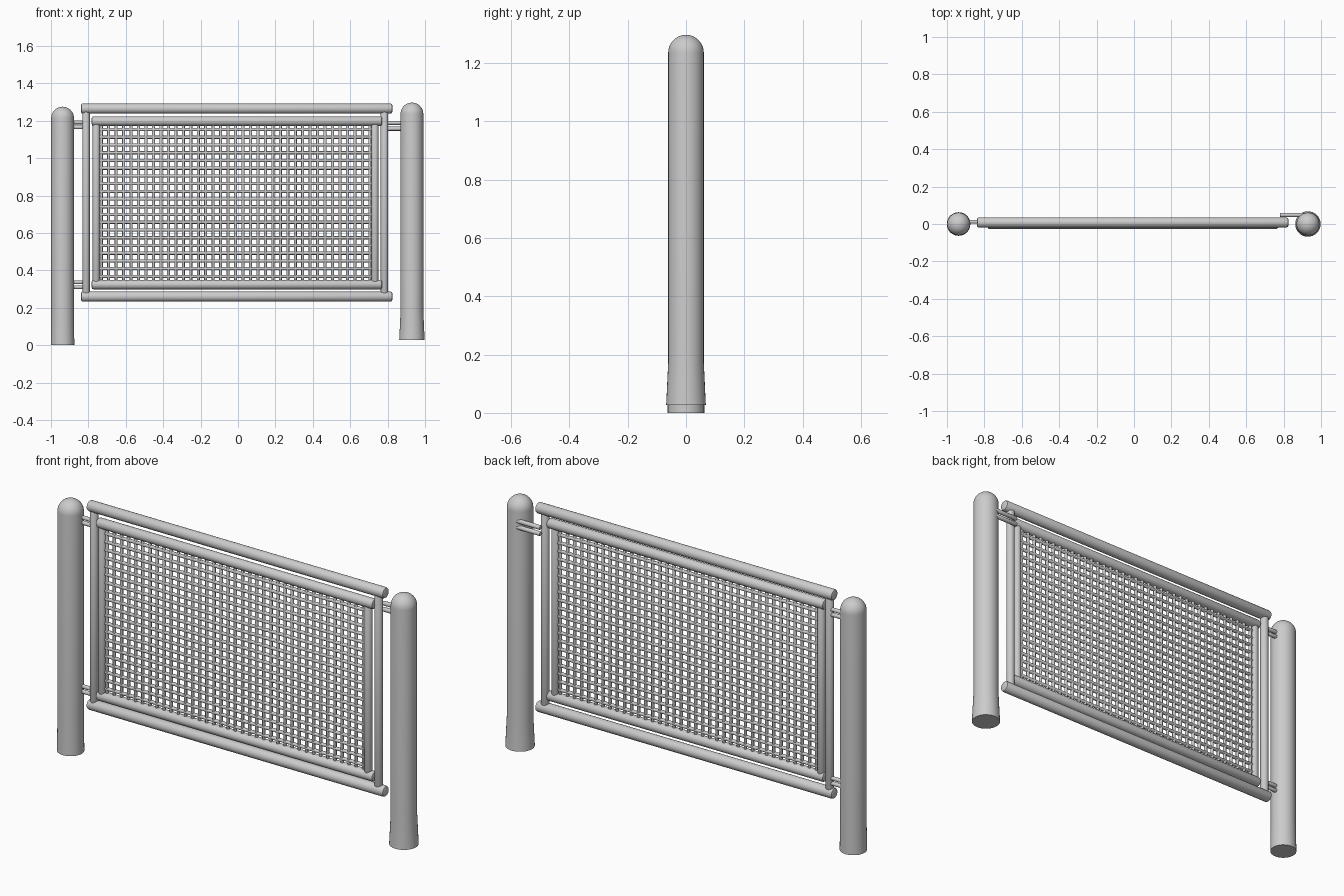
import bpy, math
from mathutils import Matrix, Vector

if "Cube" in bpy.data.objects:
    bpy.data.objects.remove(bpy.data.objects["Cube"])


def lathe(name, profile, loc=(0, 0, 0), axis='Z', sides=24):
    """Solid of revolution from (radius, height) pairs, laid along an axis."""
    verts, faces = [], []
    for r, h in profile:
        for i in range(sides):
            a = 2 * math.pi * i / sides
            verts.append((r * math.cos(a), r * math.sin(a), h))
    for k in range(len(profile) - 1):
        for i in range(sides):
            j = (i + 1) % sides
            faces.append((k * sides + i, k * sides + j, (k + 1) * sides + j, (k + 1) * sides + i))
    faces.append(tuple(reversed(range(sides))))
    faces.append(tuple(range(len(verts) - sides, len(verts))))
    mesh = bpy.data.meshes.new(name)
    mesh.from_pydata(verts, [], faces)
    if axis == 'X':
        mesh.transform(Matrix.Rotation(math.pi / 2, 4, 'Y'))
    mesh.transform(Matrix.Translation(Vector(loc)))
    obj = bpy.data.objects.new(name, mesh)
    bpy.context.collection.objects.link(obj)
    for o in bpy.context.selected_objects:
        o.select_set(False)
    bpy.context.view_layer.objects.active = obj
    obj.select_set(True)
    bpy.ops.object.shade_smooth_by_angle(angle=math.radians(40))
    return obj


def bar(name, axis, start, end, a, b, r, sides=20, bevel=0.35):
    """Rod from start to end; a, b are (y, z) for X rods or (x, y) for Z rods."""
    e = r * bevel
    length = end - start
    prof = [(r - e, 0), (r - e * 0.3, e * 0.3), (r, e),
            (r, length - e), (r - e * 0.3, length - e * 0.3), (r - e, length)]
    loc = (start, a, b) if axis == 'X' else (a, b, start)
    return lathe(name, prof, loc, axis, sides)


def post(name, x, bottom, top, r, foot):
    """Round-topped post with a slightly flared foot."""
    prof = [(foot, bottom), (r, bottom + 0.15)]
    for i in range(10):
        t = math.pi / 2 * i / 9.2
        prof.append((r * math.cos(t), top - r + r * math.sin(t)))
    return lathe(name, prof, (x, 0, 0), 'Z', 32)


# Posts
post("left_post", -0.938, 0.0, 1.275, 0.061, 0.063)
post("right_post", 0.93, 0.027, 1.297, 0.061, 0.068)

# Outer frame
YO = 0.008
for name, z in (("outer_top_rail", 1.265), ("outer_bottom_rail", 0.26)):
    bar(name, 'X', -0.84, 0.825, YO, z, 0.027)
for name, x in (("outer_left_upright", -0.812), ("outer_right_upright", 0.783)):
    bar(name, 'Z', 0.275, 1.25, x, YO, 0.02)

# Inner frame
YI = -0.002
for name, z in (("inner_top_rail", 1.198), ("inner_bottom_rail", 0.324)):
    bar(name, 'X', -0.782, 0.77, YI, z, 0.025)
for name, x in (("inner_left_upright", -0.758), ("inner_right_upright", 0.732)):
    bar(name, 'Z', 0.335, 1.185, x, YI, 0.019)

# Mesh infill of crossing bars
COLS, ROWS = 37, 20
for i in range(COLS):
    x = -0.731 + 1.436 * i / (COLS - 1)
    bar(f"mesh_vertical_{i:02d}", 'Z', 0.32, 1.195, x, YI, 0.008, 10, 0.1)
for i in range(ROWS):
    z = 0.368 + 0.785 * i / (ROWS - 1)
    bar(f"mesh_horizontal_{i:02d}", 'X', -0.755, 0.73, YI, z, 0.0085, 10, 0.1)

# Paired hinge and latch pins joining the panel to the posts
for dz in (-0.013, 0.013):
    side = "upper" if dz > 0 else "lower"
    for label, z in (("top", 1.178), ("bottom", 0.323)):
        bar(f"{label}_hinge_pin_{side}", 'X', -0.90, -0.80, 0.012, z + dz, 0.01, 12)
    bar(f"latch_pin_{side}", 'X', 0.78, 0.93, 0.048, 1.173 + dz * 1.2, 0.011, 12)
